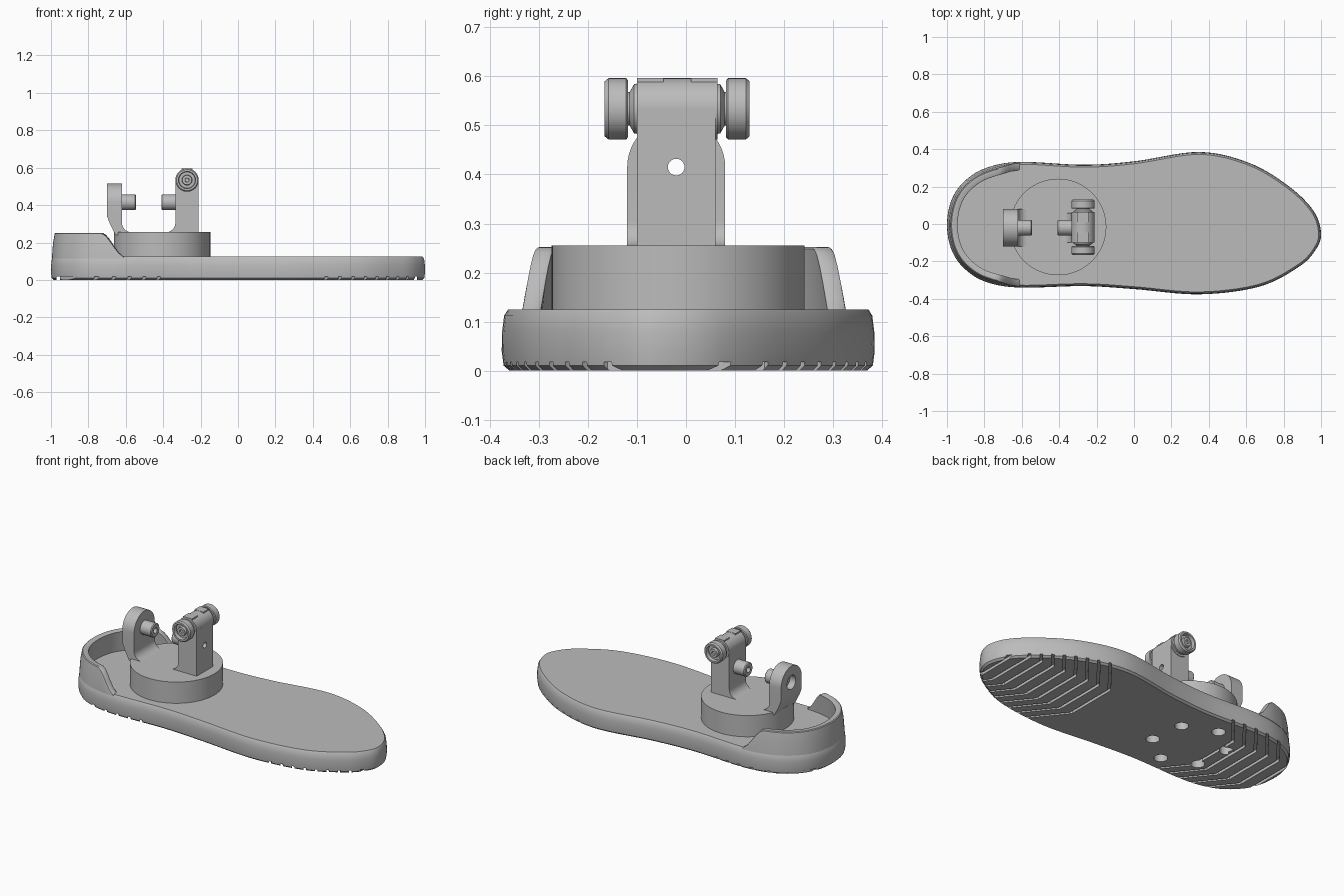
import bpy, bmesh, math
from mathutils import Vector

cube = bpy.data.objects.get("Cube")
if cube:
    bpy.data.objects.remove(cube, do_unlink=True)

grey = bpy.data.materials.new("plain grey")
grey.use_nodes = True
GREY = (0.5, 0.5, 0.5, 1)
grey.diffuse_color = GREY
grey.node_tree.nodes["Principled BSDF"].inputs["Base Color"].default_value = GREY


def finish(bm, name):
    bmesh.ops.remove_doubles(bm, verts=bm.verts, dist=1e-5)
    bmesh.ops.recalc_face_normals(bm, faces=bm.faces)
    mesh = bpy.data.meshes.new(name)
    bm.to_mesh(mesh)
    bm.free()
    mesh.materials.append(grey)
    ob = bpy.data.objects.new(name, mesh)
    bpy.context.collection.objects.link(ob)
    return ob


def place(axis, a, b, t):
    return {"x": (t, a, b), "y": (a, t, b), "z": (a, b, t)}[axis]


def loft(bm, rings, closed=True, caps=True):
    """Skin a list of rings of points with quads."""
    vs = [[bm.verts.new(p) for p in ring] for ring in rings]
    n = len(vs[0])
    pairs = list(zip(vs, vs[1:])) + ([] if caps else [(vs[-1], vs[0])])
    for lower, upper in pairs:
        for i in range(n if closed else n - 1):
            j = (i + 1) % n
            bm.faces.new((lower[i], lower[j], upper[j], upper[i]))
    if caps:
        bm.faces.new(vs[0])
        bm.faces.new(vs[-1])


def prism(name, pts, axis, lo, hi):
    bm = bmesh.new()
    loft(bm, [[place(axis, a, b, t) for a, b in pts] for t in (lo, hi)])
    return finish(bm, name)


def turned(name, profile, axis, a, b, hollow=False, steps=48):
    """Revolve (distance along axis, radius) points round an axis through a, b."""
    angles = [math.tau * i / steps for i in range(steps)]
    bm = bmesh.new()
    loft(bm, [[place(axis, a + r * math.cos(q), b + r * math.sin(q), t) for q in angles]
              for t, r in profile], caps=not hollow)
    return finish(bm, name)


def cut(target, cutter):
    mod = target.modifiers.new("cut", "BOOLEAN")
    mod.operation = "DIFFERENCE"
    mod.solver = "EXACT"
    mod.object = cutter
    bpy.context.view_layer.objects.active = target
    bpy.ops.object.modifier_apply(modifier="cut")


def arc(cx, cy, r, start, end, n=12):
    return [(cx + r * math.cos(math.radians(start + (end - start) * i / n)),
             cy + r * math.sin(math.radians(start + (end - start) * i / n)))
            for i in range(n + 1)]


# Footprint, from the toe round the left side to the heel and back
CONTROL = [(1, -.05), (.96, .07), (.83, .2), (.62, .325), (.35, .385), (.0, .335),
           (-.27, .317), (-.61, .332), (-.79, .3), (-.905, .23), (-.975, .13),
           (-1, -.005), (-.975, -.14), (-.905, -.24), (-.79, -.31), (-.61, -.34),
           (-.27, -.332), (.0, -.348), (.35, -.376), (.67, -.335), (.88, -.23), (.97, -.14)]


def footprint(steps=8):
    pts = []
    n = len(CONTROL)
    for i in range(n):
        a, b, c, d = (Vector(CONTROL[(i + k) % n]) for k in (-1, 0, 1, 2))
        for s in range(steps):
            t = s / steps
            pts.append(b + (c - a) * t / 2 + (a * 2 - b * 5 + c * 4 - d) * t * t / 2
                       + (b * 3 - a - c * 3 + d) * t ** 3 / 2)
    return pts


OUT = footprint()
NORMALS = []
for i in range(len(OUT)):
    d = (OUT[(i + 1) % len(OUT)] - OUT[i - 1]).normalized()
    NORMALS.append(Vector((-d.y, d.x)))


def inset(i, dist, z):
    p = OUT[i] + NORMALS[i] * dist
    return (p.x, p.y, z)


# Sole
bm = bmesh.new()
SECTION = [(.016, 0), (.004, .01), (0, .04), (.001, .08), (.005, .112), (.013, .125)]
loft(bm, [[inset(i, d, z) for i in range(len(OUT))] for d, z in SECTION])
sole = finish(bm, "sole")

# Heel rim, dropping in an S curve at its front ends
FLOOR, RIM_TOP = .115, .252


def rim_height(x):
    t = min(max((-.6 - x) / .14, 0), 1)
    return FLOOR + .006 + (RIM_TOP - FLOOR - .006) * t * t * (3 - 2 * t)


bm = bmesh.new()
rings = []
for i, p in enumerate(OUT):
    if p.x < -.585:
        h = rim_height(p.x)
        lean = .015 * (h - FLOOR) / (RIM_TOP - FLOOR)
        rings.append([inset(i, d, z) for d, z in
                      ((.005, FLOOR), (.005 + lean * .4, FLOOR + (h - FLOOR) * .6),
                       (.005 + lean, h - .004), (.01 + lean, h),
                       (.036 + lean, h), (.042 + lean, h - .004), (.045, FLOOR))])
loft(bm, rings)
rim = finish(bm, "heel_rim")

# Tread grooves under the toe and the heel
starts = [.3 + .08 * k for k in range(9)] + [-.97 + .08 * k for k in range(6)]
for x in starts:
    path = [(x + max(0, abs(y) - .16) * .8, y) for y in (-.45, -.16, .16, .45)]
    strip = path + [(px + .018, y) for px, y in reversed(path)]
    groove = prism("groove_cutter", strip, "z", -.02, .018)
    cut(sole, groove)
    bpy.data.objects.remove(groove)

# Bolt recesses under the ankle
AX, AY = -.406, -.016
for k in range(6):
    q = math.radians(-22 + 60 * k)
    hole = turned("bolt_cutter", [(-.02, .038), (.05, .038)], "z",
                  AX + .21 * math.cos(q), AY + .21 * math.sin(q), steps=24)
    cut(sole, hole)
    bpy.data.objects.remove(hole)

# Round ankle base
base = turned("ankle_base", [(.12, .258), (.255, .258)], "z", AX, AY, steps=96)

# Rear post: curved foot with an arched top, bored for the pivot
PY, PZ = -.02, .415
foot = [(-.70, .36), (-.70, .34), (-.685, .3), (-.655, .24), (-.57, .24), (-.57, .255)]
foot += arc(-.57, .305, .05, 270, 180) + [(-.62, .36)]
rear_foot = prism("rear_post_foot", foot, "y", PY - .1, PY + .1)
arch = arc(PY, PZ, .1, 0, 180, 24) + [(PY - .1, .36), (PY + .1, .36)]
rear_post = prism("rear_post", arch, "x", -.70, -.62)

# Front post with a curved foot
post = [(-.21, .24), (-.21, .535), (-.335, .535)]
post += arc(-.385, .305, .05, 0, -90) + [(-.385, .24)]
front_post = prism("front_post", post, "y", -.1, .06)

# Pivot bore
bore = turned("bore_cutter", [(-.8, .017), (-.1, .017)], "x", PY, PZ, steps=24)
cut(rear_post, bore)
cut(front_post, bore)
bpy.data.objects.remove(bore)
counterbore = turned("counterbore_cutter", [(-.8, .042), (-.66, .042)], "x", PY, PZ)
cut(rear_post, counterbore)
bpy.data.objects.remove(counterbore)


# Hollow stub shafts facing each other
def stub(name, root, tip):
    c = .005 if tip > root else -.005
    return turned(name, [(root, .017), (root, .042), (tip - c, .042), (tip, .037), (tip, .017)],
                  "x", PY, PZ, hollow=True)


stub("rear_stub_shaft", -.625, -.545)
stub("front_stub_shaft", -.33, -.41)

# Cross head on the front post, with two small top plates
HX, HZ, MID = -.2725, .534, -.018
turned("cross_head", [(-.1, .0625), (.064, .0625)], "y", HX, HZ)
for side, lo, hi in (("right", -.1, -.046), ("left", .01, .064)):
    prism(side + "_top_plate",
          [(HX - .03, .58), (HX + .03, .58), (HX + .03, .597), (HX - .03, .597)], "y", lo, hi)

# Flanged rollers either side of the head
ROLLER = [(.078, .052), (.088, .05), (.097, .034), (.106, .034), (.1, .058), (.104, .0625),
          (.14, .0625), (.148, .056), (.148, .046), (.128, .043), (.128, .028),
          (.143, .025), (.143, .012), (.135, .01)]
for side, s in (("left", 1), ("right", -1)):
    turned(side + "_roller", [(MID + s * d, r) for d, r in ROLLER], "y", HX, HZ)

# Smooth shading with sharp edges kept
for ob in bpy.context.collection.objects:
    ob.select_set(ob.type == "MESH" and grey.name in ob.data.materials)
bpy.context.view_layer.objects.active = sole
bpy.ops.object.shade_smooth_by_angle(angle=math.radians(35))
